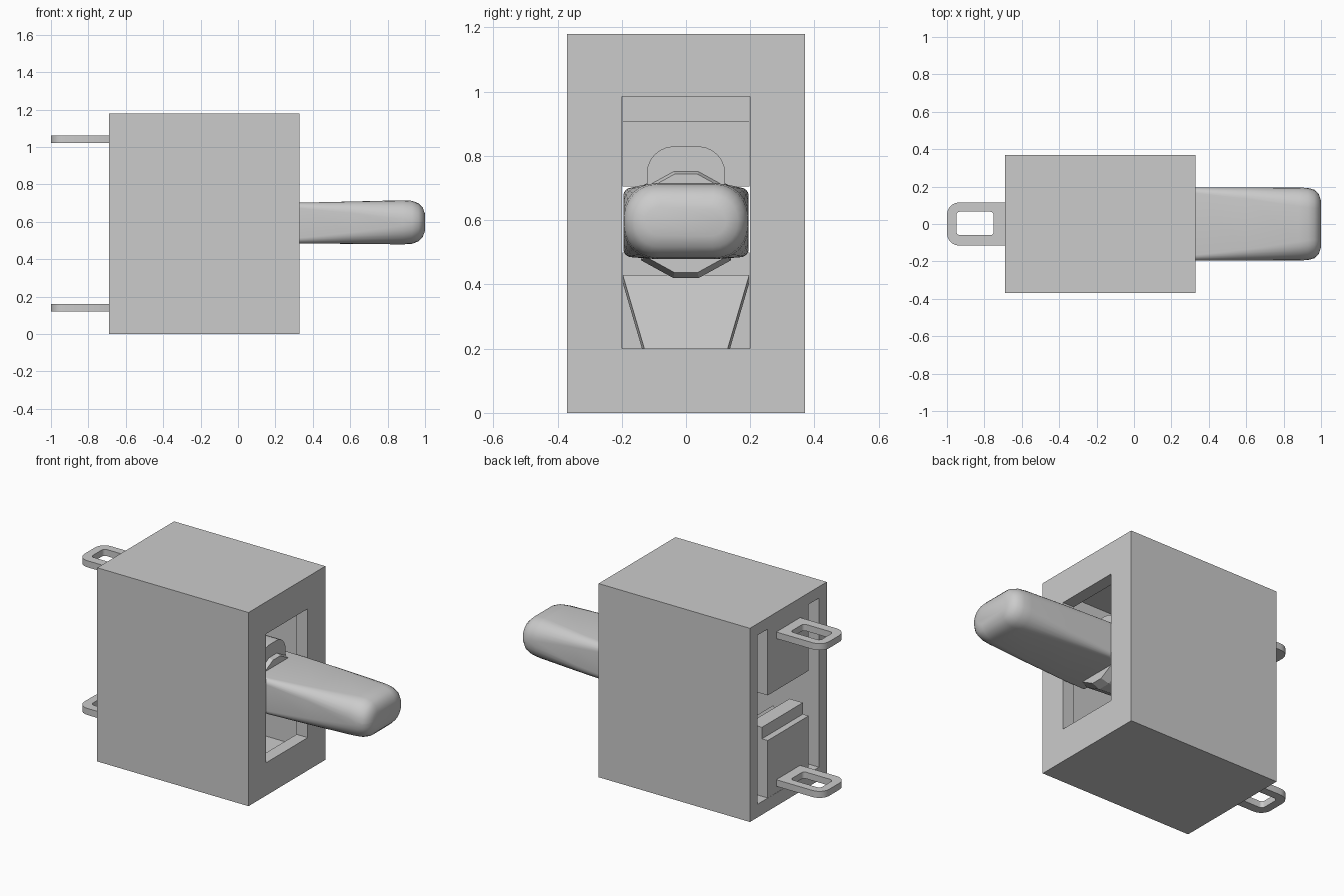
import bpy, bmesh, math
from mathutils import Vector

cube = bpy.data.objects.get("Cube")
if cube:
    bpy.data.objects.remove(cube, do_unlink=True)

grey = bpy.data.materials.new("plain_grey")
grey.use_nodes = True
COLOUR = (0.6, 0.6, 0.6, 1)
grey.diffuse_color = COLOUR
grey.node_tree.nodes["Principled BSDF"].inputs["Base Color"].default_value = COLOUR


def finish(name, bm, smooth=False):
    bmesh.ops.recalc_face_normals(bm, faces=bm.faces)
    mesh = bpy.data.meshes.new(name)
    bm.to_mesh(mesh)
    bm.free()
    ob = bpy.data.objects.new(name, mesh)
    bpy.context.collection.objects.link(ob)
    mesh.materials.append(grey)
    if smooth:
        bpy.ops.object.select_all(action='DESELECT')
        ob.select_set(True)
        bpy.context.view_layer.objects.active = ob
        bpy.ops.object.shade_smooth_by_angle(angle=math.radians(35))
    return ob


def box(name, x, y, z):
    """Box from three (low, high) ranges."""
    bm = bmesh.new()
    bmesh.ops.create_cube(bm, size=1)
    for v in bm.verts:
        v.co = Vector([r[0] + (c + 0.5) * (r[1] - r[0])
                       for c, r in zip(v.co, (x, y, z))])
    return finish(name, bm)


def cut(target, cutter):
    mod = target.modifiers.new("cut", 'BOOLEAN')
    mod.operation = 'DIFFERENCE'
    mod.solver = 'EXACT'
    mod.object = cutter
    cutter.hide_render = True
    bpy.context.view_layer.objects.active = target
    bpy.ops.object.modifier_apply(modifier=mod.name)
    bpy.data.objects.remove(cutter, do_unlink=True)


def rounded_rect(hw, hh, r, steps=6):
    """Counter-clockwise outline of a rounded rectangle."""
    pts = []
    for k, (sx, sy) in enumerate([(1, 1), (-1, 1), (-1, -1), (1, -1)]):
        for i in range(steps + 1):
            a = math.pi / 2 * (k + i / steps)
            pts.append((sx * (hw - r) + r * math.cos(a),
                        sy * (hh - r) + r * math.sin(a)))
    return pts


def loft(name, rings, smooth=False):
    """Skin a list of equal-length point rings and cap both ends."""
    bm = bmesh.new()
    loops = [[bm.verts.new(p) for p in ring] for ring in rings]
    n = len(loops[0])
    for a, b in zip(loops, loops[1:]):
        for i in range(n):
            j = (i + 1) % n
            bm.faces.new((a[i], a[j], b[j], b[i]))
    bm.faces.new(loops[0][::-1])
    bm.faces.new(loops[-1])
    return finish(name, bm, smooth)


# Housing: hollow box, open at the back, with a window for the lever
BACK, FRONT = -0.69, 0.33
housing = box("housing", (BACK, FRONT), (-0.37, 0.37), (0, 1.18))
cut(housing, box("cavity_cutter", (BACK - 0.1, 0.255), (-0.295, 0.295), (0.08, 1.11)))
cut(housing, box("window_cutter", (0.2, 0.5), (-0.2, 0.2), (0.2, 0.985)))

# Terminal blocks filling the top and bottom of the open back
WIDE = (-0.197, 0.197)
box("upper_block", (BACK + 0.001, -0.6), WIDE, (0.705, 1.13))
box("upper_block_step", (-0.61, -0.5), WIDE, (0.905, 1.12))
box("lower_block", (BACK + 0.001, -0.6), WIDE, (0.06, 0.43))
box("lower_block_ridge", (-0.65, -0.56), WIDE, (0.07, 0.5))

# Terminal loops: rounded outer end, oblong hole
for name, z in (("upper_terminal", 1.04), ("lower_terminal", 0.14)):
    outer = [(min(x - 0.8, -0.66), y) for x, y in rounded_rect(0.2, 0.115, 0.065)]
    inner = [(x - 0.85, y + 0.003) for x, y in rounded_rect(0.1, 0.063, 0.02)]
    bm = bmesh.new()
    lo, hi = z - 0.02, z + 0.02
    grid = [[bm.verts.new((x, y, h)) for x, y in ring]
            for ring, h in ((outer, lo), (outer, hi), (inner, hi), (inner, lo))]
    count = len(outer)
    for k in range(4):
        a, b = grid[k], grid[(k + 1) % 4]
        for i in range(count):
            j = (i + 1) % count
            bm.faces.new((a[i], a[j], b[j], b[i]))
    bmesh.ops.remove_doubles(bm, verts=bm.verts, dist=0.0001)
    finish(name, bm, True)

# Lever handle: squarish at the root, rounder towards the tip
sections = [  # x, half width, half height, centre height, corner radius
    (0.20, 0.195, 0.108, 0.593, 0.025),
    (0.33, 0.195, 0.109, 0.593, 0.03),
    (0.60, 0.195, 0.113, 0.595, 0.06),
    (0.88, 0.195, 0.118, 0.597, 0.10),
    (0.93, 0.193, 0.115, 0.597, 0.105),
    (0.965, 0.183, 0.102, 0.597, 0.098),
    (0.987, 0.162, 0.08, 0.597, 0.078),
    (1.0, 0.125, 0.045, 0.597, 0.044),
]
loft("lever_handle",
     [[(x, y, zc + z) for y, z in rounded_rect(hw, hh, r)]
      for x, hw, hh, zc, r in sections], True)

# Faceted neck behind the handle
half = [(0.04, 0.17), (0.14, 0.115), (0.14, -0.115), (0.04, -0.17)]
neck = half + [(-y, z) for y, z in reversed(half)]
loft("lever_neck", [[(x, y * s, 0.59 + z * s) for y, z in neck]
                    for x, s in ((-0.1, 0.9), (0.21, 1.0), (0.26, 0.9))])

# Arched rocker plate carrying the neck
arch = rounded_rect(0.122, 0.195, 0.085)
loft("rocker_arch", [[(x, y, 0.635 + z) for y, z in arch]
                     for x in (0.08, 0.235)], True)

# Sloping contact plate, narrowing towards the bottom
loft("contact_plate", [[(x, -w, z), (x, w, z), (x - 0.02, w, z - 0.025),
                        (x - 0.02, -w, z - 0.025)]
                       for x, w, z in ((-0.45, 0.197, 0.43), (-0.12, 0.115, 0.15))])
